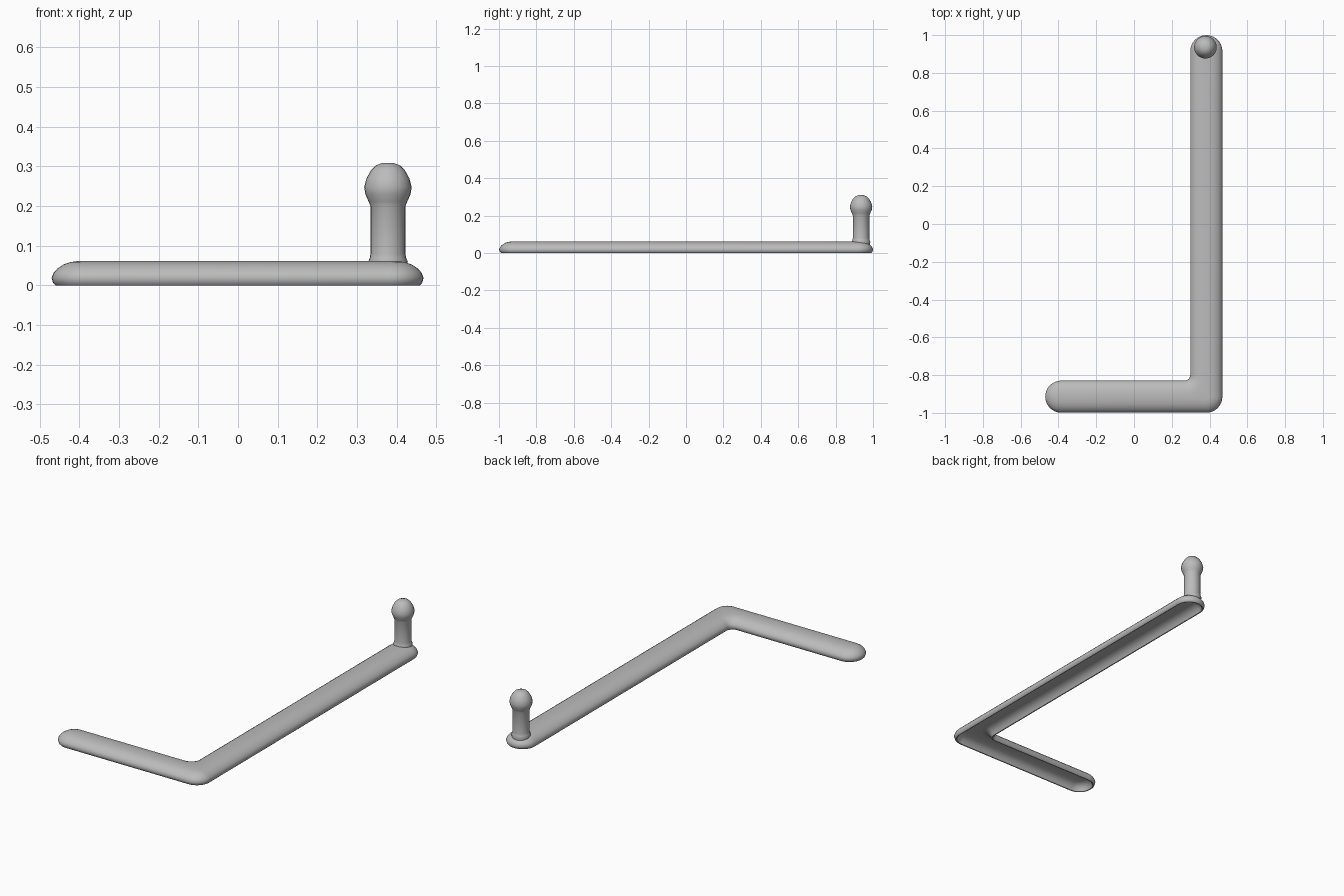
import bpy, bmesh
from math import sin, cos, radians

cube = bpy.data.objects.get("Cube")
if cube:
    bpy.data.objects.remove(cube, do_unlink=True)

grey = bpy.data.materials.new("plain grey")
grey.use_nodes = True
grey.diffuse_color = (0.5, 0.5, 0.5, 1)
grey.node_tree.nodes["Principled BSDF"].inputs["Base Color"].default_value = (0.5, 0.5, 0.5, 1)

HALF = 0.085              # half the bar width
BEND = (0.383, -0.914)    # centreline corner
BACK_Y, TIP_X = 0.915, -0.385
FILLET = 0.03             # radius of the inner corner


def arc(cx, cy, radius, start, end, steps):
    angles = [radians(start + (end - start) * i / steps) for i in range(steps + 1)]
    return [(cx + radius * cos(a), cy + radius * sin(a)) for a in angles]


def outline(inset):
    """Rounded L seen from above, shrunk by the inset."""
    r = HALF - inset
    x, y = BEND
    off = HALF + FILLET
    return (arc(x, y, r, -90, 0, 8)
            + arc(x, BACK_Y, r, 0, 180, 16)
            + arc(x - off, y + off, FILLET + inset, 0, -90, 6)
            + arc(TIP_X, y, r, 90, 270, 16))


def finish(bm, name):
    bmesh.ops.recalc_face_normals(bm, faces=bm.faces)
    mesh = bpy.data.meshes.new(name)
    bm.to_mesh(mesh)
    bm.free()
    obj = bpy.data.objects.new(name, mesh)
    bpy.context.collection.objects.link(obj)
    mesh.materials.append(grey)
    bpy.ops.object.select_all(action='DESELECT')
    obj.select_set(True)
    bpy.context.view_layer.objects.active = obj
    bpy.ops.object.shade_smooth_by_angle(angle=radians(50))


def skin(loops, name):
    """Join equal closed loops with quads and cap both ends."""
    bm = bmesh.new()
    rings = [[bm.verts.new(p) for p in loop] for loop in loops]
    n = len(rings[0])
    for a, b in zip(rings, rings[1:]):
        for i in range(n):
            j = (i + 1) % n
            bm.faces.new((a[i], a[j], b[j], b[i]))
    caps = [bm.faces.new(rings[0]), bm.faces.new(rings[-1])]
    bmesh.ops.triangulate(bm, faces=caps)
    finish(bm, name)


# L-shaped bar: hollow underside, thin rim, domed top (inset, height)
section = [(0.070, 0.040), (0.054, 0.038), (0.040, 0.033), (0.028, 0.024),
           (0.020, 0.012), (0.015, 0.001), (0.010, 0.0), (0.004, 0.006),
           (0.0, 0.019), (0.005, 0.032), (0.015, 0.043), (0.030, 0.053),
           (0.048, 0.059), (0.070, 0.062)]
skin([[(x, y, z) for x, y in outline(d)] for d, z in section], "angled_bar")

# Upright post with a slightly flared foot and domed knob (radius, height)
post = [(0.046, 0.042), (0.050, 0.060), (0.046, 0.069), (0.044, 0.080),
        (0.044, 0.200), (0.049, 0.212), (0.057, 0.230), (0.060, 0.248),
        (0.054, 0.270), (0.043, 0.290), (0.030, 0.303), (0.014, 0.309)]
skin([[(x, y, z) for x, y in arc(0.378, 0.936, r, 0, 345, 23)] for r, z in post],
     "knobbed_post")
